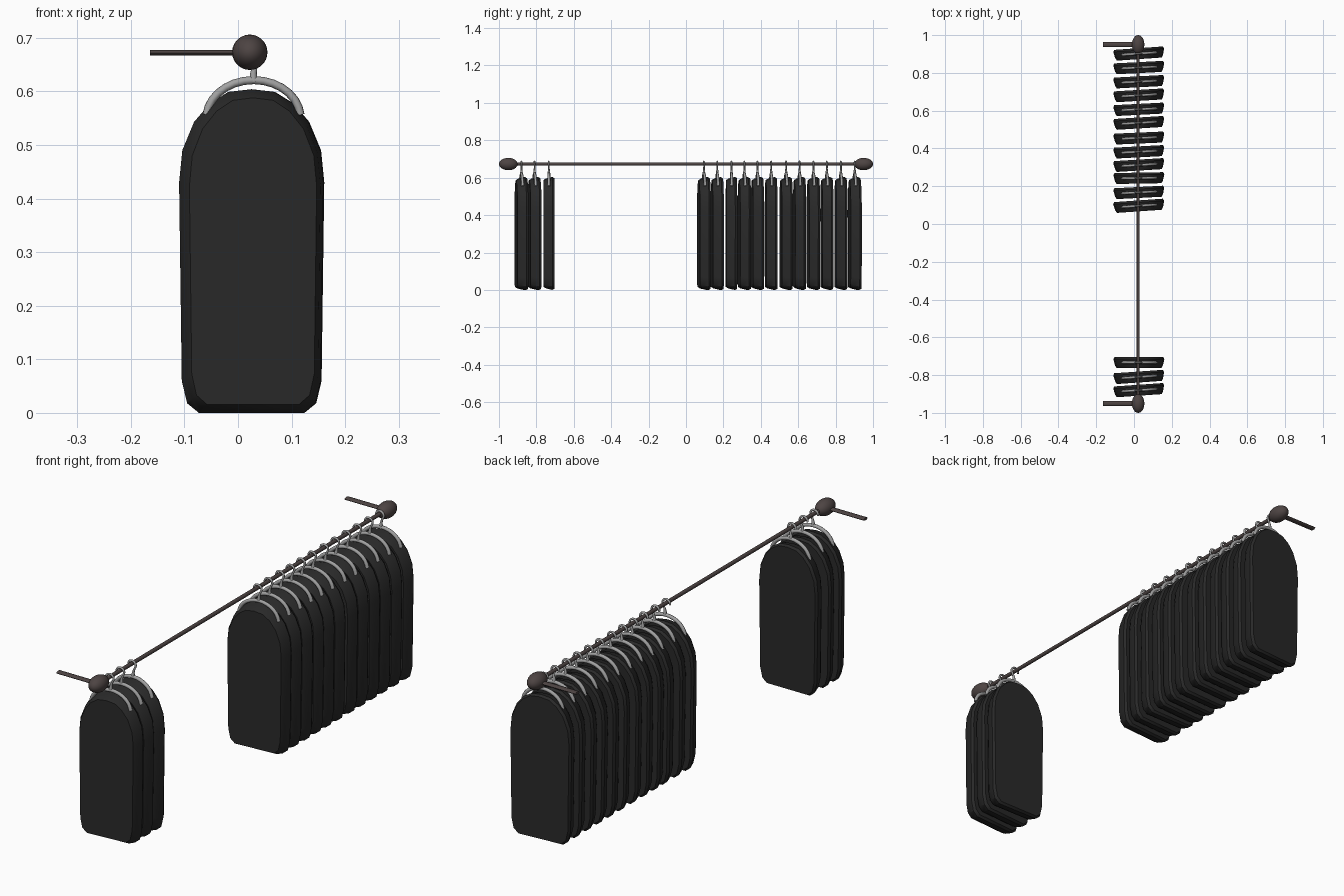
import bpy, bmesh, math
from mathutils import Matrix, Vector

if "Cube" in bpy.data.objects:
    bpy.data.objects.remove(bpy.data.objects["Cube"])

ROD_X, ROD_Z = 0.022, 0.673


def material(name, rgb):
    m = bpy.data.materials.new(name)
    m.diffuse_color = (*rgb, 1)
    m.use_nodes = True
    m.node_tree.nodes["Principled BSDF"].inputs["Base Color"].default_value = m.diffuse_color
    return m


BRONZE = material("dark_bronze", (0.075, 0.058, 0.056))
FABRIC = material("black_fabric", (0.022, 0.022, 0.022))
STEEL = material("grey_metal", (0.36, 0.36, 0.36))


def finish(obj, name, mat, angle=35):
    obj.name = name
    obj.data.materials.append(mat)
    bpy.ops.object.select_all(action='DESELECT')
    obj.select_set(True)
    bpy.context.view_layer.objects.active = obj
    bpy.ops.object.shade_smooth_by_angle(angle=math.radians(angle))


def link_mesh(bm, name):
    bmesh.ops.recalc_face_normals(bm, faces=bm.faces)
    me = bpy.data.meshes.new(name)
    bm.to_mesh(me)
    bm.free()
    obj = bpy.data.objects.new(name, me)
    bpy.context.collection.objects.link(obj)
    return obj


# Garment bag: arched outline lofted through inset front, rim and back
HALF = [(0.098, 0.0), (0.12, 0.018), (0.13, 0.06), (0.135, 0.43),
        (0.129, 0.49), (0.107, 0.543), (0.077, 0.578), (0.043, 0.599)]
OUTLINE = HALF + [(0, 0.604)] + [(-x, z) for x, z in reversed(HALF)]


def make_bag():
    bm = bmesh.new()
    loops = []
    cz = 0.302
    for y, inset in ((-0.029, 0.016), (-0.015, 0.008), (0.018, 0.0), (0.029, 0.006)):
        sx, sz = 1 - inset / 0.135, 1 - inset / cz
        loops.append([bm.verts.new((x * sx, y, cz + (z - cz) * sz)) for x, z in OUTLINE])
    n = len(OUTLINE)
    for a, b in zip(loops, loops[1:]):
        for i in range(n):
            j = (i + 1) % n
            bm.faces.new((a[i], a[j], b[j], b[i]))
    bm.faces.new(loops[0])
    bm.faces.new(loops[-1])
    return link_mesh(bm, "garment_bag")


# Tube swept along a path in the xz plane
def sweep(bm, path, radii, sides=8):
    pts = [Vector((x, 0, z)) for x, z in path]
    rings = []
    for i, p in enumerate(pts):
        t = (pts[min(i + 1, len(pts) - 1)] - pts[max(i - 1, 0)]).normalized()
        side = Vector((0, 1, 0))
        up = t.cross(side)
        rings.append([bm.verts.new(p + radii[i] * (math.cos(a) * side + math.sin(a) * up))
                      for a in (math.tau * k / sides for k in range(sides))])
    for a, b in zip(rings, rings[1:]):
        for k in range(sides):
            m = (k + 1) % sides
            bm.faces.new((a[k], a[m], b[m], b[k]))
    bm.faces.new(rings[0])
    bm.faces.new(rings[-1])


# Hanger: arched shoulders plus a hook that loops over the rod
def make_hanger():
    bm = bmesh.new()
    arch = [(0.003 + 0.088 * math.sin(a), 0.55 + 0.071 * math.cos(a))
            for a in (math.radians(-85 + 170 * i / 14) for i in range(15))]
    sweep(bm, arch, [0.0075] * len(arch))
    hook = [(0.003, 0.618), (0.003, 0.635), (0.006, 0.648)]
    hook += [(-0.002 + 0.017 * math.cos(a), ROD_Z - 0.003 + 0.017 * math.sin(a))
             for a in (math.radians(-40 + 230 * i / 10) for i in range(11))]
    sweep(bm, hook, [0.008, 0.006] + [0.0045] * 12)
    return link_mesh(bm, "hanger")


bag = make_bag()
finish(bag, "garment_bag", FABRIC)
hanger = make_hanger()
finish(hanger, "hanger", STEEL, 50)

# Row of bags and hangers: y position and small twist in degrees
ROW = [(-0.88, 4), (-0.81, 4), (-0.733, 0),
       (0.096, 4), (0.167, 3), (0.243, 1), (0.312, 3.5), (0.382, 3), (0.455, 2.5),
       (0.535, 3.5), (0.607, 3), (0.681, 3.5), (0.753, 3), (0.828, 3), (0.902, 4)]
for i, (y, twist) in enumerate(ROW):
    for src in (bag, hanger):
        o = src
        if i:
            o = src.copy()
            bpy.context.collection.objects.link(o)
        o.name = f"{src.data.name}_{i + 1}"
        o.location = (0.026, y, 0)
        o.rotation_euler.z = math.radians(twist)

# Rod
bpy.ops.mesh.primitive_cylinder_add(vertices=12, radius=0.008, depth=1.9,
                                    location=(ROD_X, 0, ROD_Z), rotation=(math.pi / 2, 0, 0))
finish(bpy.context.object, "rod", BRONZE)

# Finials and wall brackets at both ends
for s, tag in ((-1, "front"), (1, "back")):
    bpy.ops.mesh.primitive_uv_sphere_add(segments=24, ring_count=14, radius=1,
                                         location=(ROD_X, s * 0.95, ROD_Z))
    o = bpy.context.object
    o.data.transform(Matrix.Diagonal((0.033, 0.05, 0.033, 1)))
    finish(o, f"finial_{tag}", BRONZE)

    bpy.ops.mesh.primitive_cylinder_add(vertices=12, radius=1, depth=0.185,
                                        location=(-0.0715, s * 0.95, ROD_Z - 0.001))
    o = bpy.context.object
    o.data.transform(Matrix.Rotation(math.pi / 2, 4, 'Y'))
    o.data.transform(Matrix.Diagonal((1, 0.013, 0.0055, 1)))
    finish(o, f"wall_bracket_{tag}", BRONZE)
